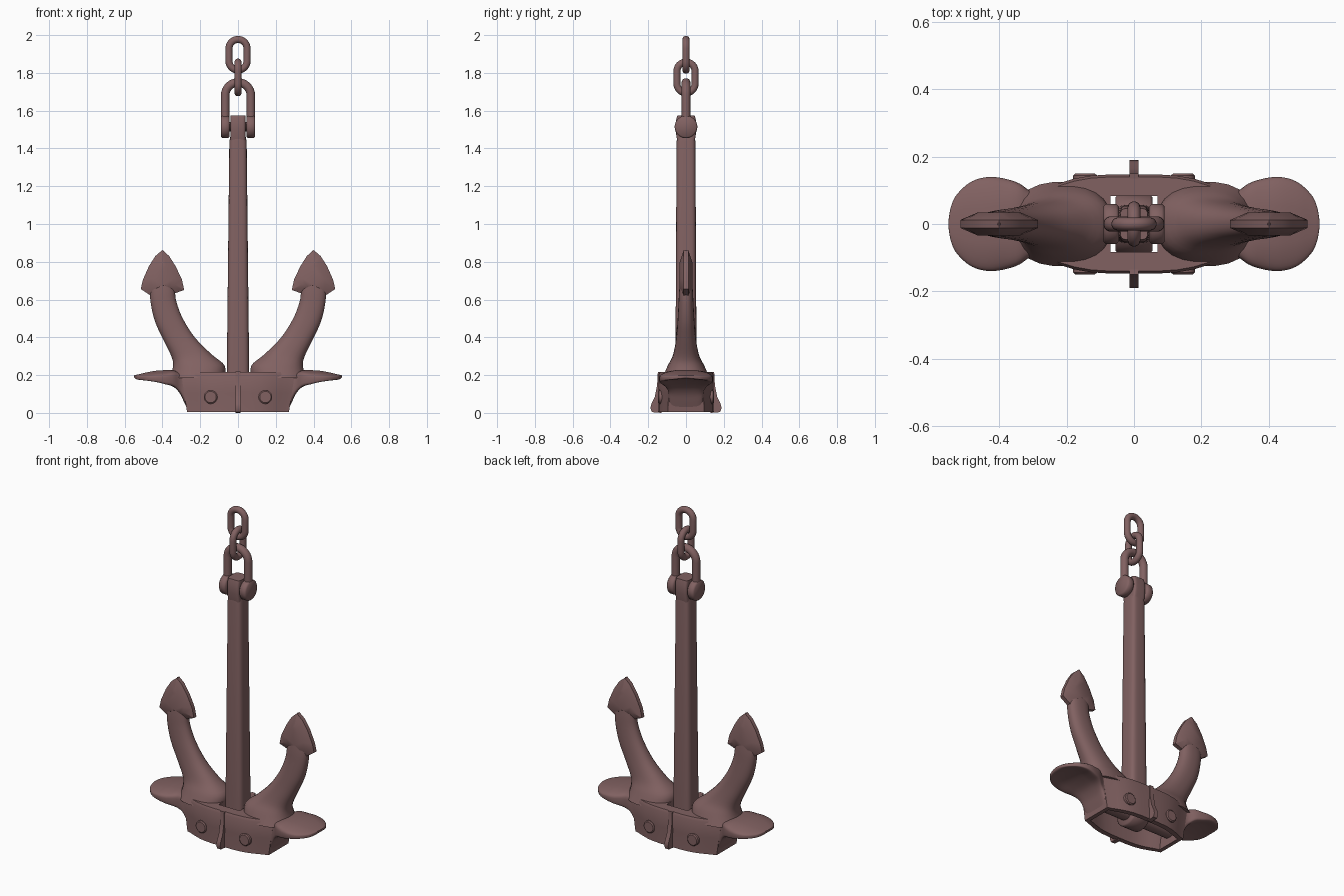
import bpy, bmesh, math
from mathutils import Vector

if "Cube" in bpy.data.objects:
    bpy.data.objects.remove(bpy.data.objects["Cube"])

iron = bpy.data.materials.new("iron")
iron.diffuse_color = (0.22, 0.12, 0.12, 1)
iron.use_nodes = True
iron.node_tree.nodes["Principled BSDF"].inputs["Base Color"].default_value = iron.diffuse_color


def finish(name, bm, angle=35):
    bmesh.ops.remove_doubles(bm, verts=bm.verts, dist=1e-5)
    bmesh.ops.recalc_face_normals(bm, faces=bm.faces)
    me = bpy.data.meshes.new(name)
    bm.to_mesh(me)
    bm.free()
    ob = bpy.data.objects.new(name, me)
    bpy.context.collection.objects.link(ob)
    me.materials.append(iron)
    bpy.ops.object.select_all(action='DESELECT')
    ob.select_set(True)
    bpy.context.view_layer.objects.active = ob
    bpy.ops.object.shade_smooth_by_angle(angle=math.radians(angle))
    return ob


def loft(name, rings, closed=False, angle=35):
    """Skin a list of equal-length point rings."""
    bm = bmesh.new()
    vs = [[bm.verts.new(p) for p in r] for r in rings]
    n, m = len(rings[0]), len(rings)
    for i in range(m if closed else m - 1):
        a, b = vs[i], vs[(i + 1) % m]
        for j in range(n):
            k = (j + 1) % n
            bm.faces.new((a[j], a[k], b[k], b[j]))
    if not closed:
        bm.faces.new(vs[0])
        bm.faces.new(vs[-1])
    return finish(name, bm, angle)


def oval(a, b, p=2.0, n=24):
    """Superellipse section points."""
    out = []
    for i in range(n):
        t = 2 * math.pi * (i + 0.5) / n
        c, s = math.cos(t), math.sin(t)
        out.append((a * math.copysign(abs(c) ** (2 / p), c), b * math.copysign(abs(s) ** (2 / p), s)))
    return out


def smooth(keys, steps=5):
    """Catmull-Rom resampling of a list of tuples."""
    out = []
    for i in range(len(keys) - 1):
        p = [keys[max(0, i - 1)], keys[i], keys[i + 1], keys[min(len(keys) - 1, i + 2)]]
        for s in range(steps):
            t = s / steps
            out.append(tuple(0.5 * (2 * b + (c - a) * t + (2 * a - 5 * b + 4 * c - d) * t * t
                       + (3 * b - a - 3 * c + d) * t ** 3) for a, b, c, d in zip(*p)))
    return out + [keys[-1]]


def x_cylinder(name, x0, x1, z, r, bevel=0.0):
    sec = [(x0, r - bevel), (x0 + bevel, r), (x1 - bevel, r), (x1, r - bevel)] if bevel else [(x0, r), (x1, r)]
    return loft(name, [[(x, u, z + v) for u, v in oval(q, q, 2, 32)] for x, q in sec], angle=50)


def wire(name, path, r, closed, plane):
    """Round bar along a (u, z) path, in the xz or yz plane."""
    rings, m = [], len(path)
    for i, (u, z) in enumerate(path):
        a = path[(i - 1) % m] if closed else path[max(0, i - 1)]
        b = path[(i + 1) % m] if closed else path[min(m - 1, i + 1)]
        d = Vector((b[0] - a[0], b[1] - a[1])).normalized()
        pts = [(u - d.y * p, q, z + d.x * p) for p, q in oval(r, r, 2, 16)]
        rings.append(pts if plane == 'x' else [(y, x, zz) for x, y, zz in pts])
    return loft(name, rings, closed)


def arc(r, z, a0, a1, n=16):
    return [(r * math.cos(a0 + (a1 - a0) * i / n), z + r * math.sin(a0 + (a1 - a0) * i / n)) for i in range(n + 1)]


# Chain links and shackle
pi = math.pi
for name, lo, hi, plane in (("top_link", 1.867, 1.933, 'x'), ("lower_link", 1.747, 1.813, 'y')):
    wire(name, arc(0.048, hi, 0, pi) + arc(0.048, lo, pi, 2 * pi), 0.019, True, plane)
wire("shackle", [(0.068, 1.51)] + arc(0.068, 1.685, 0, pi) + [(-0.068, 1.51)], 0.023, False, 'x')
for s in (-1, 1):
    a, b = sorted((s * 0.045, s * 0.091))
    x_cylinder("shackle_eye", a, b, 1.518, 0.06, 0.008)
x_cylinder("shackle_pin", -0.085, 0.085, 1.518, 0.025)

# Shank with rounded head and pivot foot
loft("shank", [[(u, v, z) for u, v in oval(a, b, 4, 32)] for z, a, b in
               ((0.1, 0.06, 0.057), (0.25, 0.059, 0.056), (1.44, 0.046, 0.05), (1.47, 0.04, 0.046))])
loft("shank_head", [[(u, v, z) for u, v in oval(0.041, b, 6, 32)] for z, b in
                    ((1.44, 0.046), (1.5, 0.056), (1.55, 0.054), (1.578, 0.046))])
x_cylinder("shank_foot", -0.055, 0.055, 0.11, 0.088, 0.008)
x_cylinder("pivot_pin", -0.26, 0.26, 0.11, 0.055)

# Hollow crown: outer wall, slotted top, inner wall
q = [(0, .147), (.07, .147), (.13, .143), (.18, .134), (.23, .118), (.27, .103), (.3, .095), (.3, 0)]
plan = q + [(x, -y) for x, y in q[-2::-1]]
plan += [(-x, y) for x, y in plan[-2:0:-1]]


def outline(sx, sy, z):
    return [(x * sx, y * sy, z) for x, y in plan]


def slot(z):
    return [(max(-.07, min(.07, x)), max(-.083, min(.083, y)), z) for x, y in plan]


loft("crown", [outline(.9, 1, .01), outline(.95, .98, .11), outline(1, 1, .205), outline(.98, .95, .22),
               slot(.22), slot(.18), outline(.88, .78, .18), outline(.82, .8, .01)], closed=True)

# Arms: inner edge x,z / outer edge x,z / half depth
arm_keys = [(.07, .19, .36, .19, .125), (.07, .255, .345, .25, .098), (.14, .315, .352, .30, .07),
            (.225, .40, .395, .39, .053), (.29, .50, .437, .48, .045), (.325, .59, .46, .57, .04),
            (.335, .66, .466, .65, .036), (.35, .75, .45, .75, .025), (.375, .82, .425, .82, .012),
            (.396, .865, .404, .865, .003)]
# Palms at the crown ends: x, half width, top z, bottom z
palm_keys = [(.262, .095, .21, .01), (.285, .093, .215, .06), (.31, .1, .22, .11), (.35, .125, .232, .15),
             (.42, .14, .232, .178), (.48, .127, .222, .186), (.525, .088, .21, .184), (.543, .05, .205, .186),
             (.55, .01, .202, .192)]
fluke = [(.285, .655), (.297, .71), (.33, .78), (.365, .835), (.4, .866), (.437, .835), (.472, .78),
         (.503, .71), (.515, .66), (.455, .62), (.4, .65), (.34, .635)]

for s in (-1, 1):
    loft("arm", [[(s * ((xi + xo) / 2 + (xo - xi) / 2 * u), d * v, (zi + zo) / 2 + (zo - zi) / 2 * u)
                  for u, v in oval(1, 1, 2.4)] for xi, zi, xo, zo, d in smooth(arm_keys, 4)])

    rings = []
    for x, h, zt, zb in smooth(palm_keys, 4):
        bend = 0.022 * min(1, max(0, (x - .3) / .08))  # sides droop slightly
        rings.append([(s * x, h * u, (zt + zb) / 2 + (zt - zb) / 2 * v - bend * (h * u / .14) ** 2)
                      for u, v in oval(1, 1, 5, 32)])
    loft("palm", rings, angle=45)

    # Fluke blade, thinner at its rim than along the arm
    cx, cz = .4, .72
    loft("fluke", [[(s * (cx + (x - cx) * k), y, cz + (z - cz) * k) for x, z in fluke]
                   for k, y in ((.55, -.034), (1, -.012), (1, .012), (.55, .034))], angle=30)

    # Centre rib on each long wall, flaring towards the bottom
    prof = [(.1, .215), (.149, .222), (.153, .15), (.165, .09), (.182, .055), (.189, .03), (.18, .008), (.13, .004),
            (.125, .03)]
    loft("crown_rib", [[(x, s * y, z) for y, z in prof] for x in (-.013, .013)], angle=40)

    # Round bolt heads
    for t in (-1, 1):
        loft("bolt_head", [[(t * .145 + u, s * y, .088 + v) for u, v in oval(r, r, 2, 24)]
                           for y, r in ((.12, .036), (.144, .036), (.149, .03))])

# Settle exactly on the ground
bpy.context.view_layer.update()
low = min((o.matrix_world @ v.co).z for o in bpy.data.objects for v in o.data.vertices)
for o in bpy.data.objects:
    o.location.z -= low
